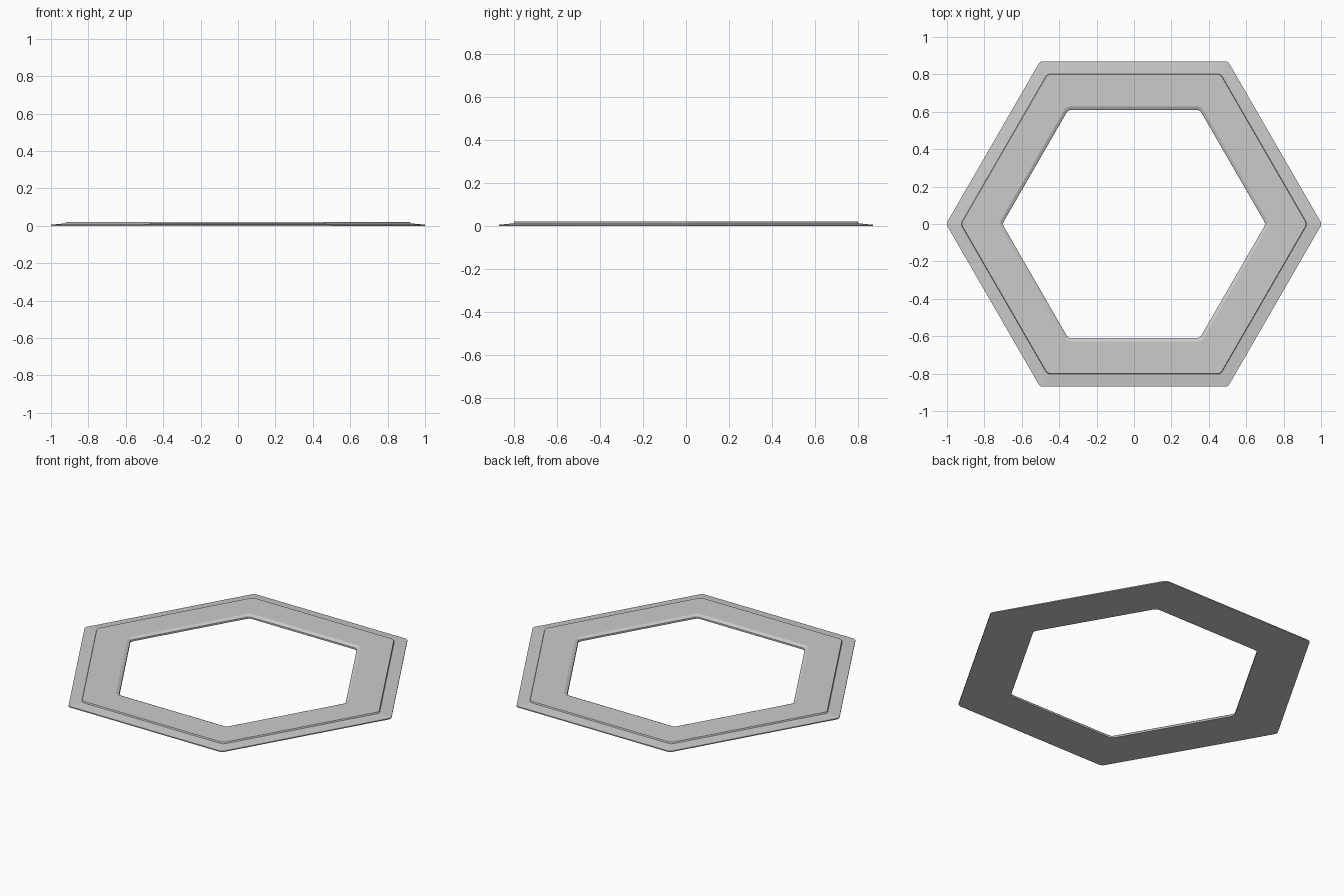
import bpy, bmesh
from math import cos, sin, radians

if "Cube" in bpy.data.objects:
    bpy.data.objects.remove(bpy.data.objects["Cube"])

CORNER_R = 0.03   # corner rounding radius
ARC_STEPS = 4

# cross-section of the frame: (distance from centre to flat side, height)
PROFILE = [(0.61, 0.0), (0.87, 0.0), (0.87, 0.006), (0.803, 0.013),
           (0.80, 0.021), (0.627, 0.021), (0.613, 0.014), (0.61, 0.010)]


def hex_loop(bm, apothem, z):
    """Rounded hexagon ring of vertices with corners on the x axis."""
    d = (apothem - CORNER_R) / cos(radians(30))
    verts = []
    for k in range(6):
        a = radians(60 * k)
        for i in range(ARC_STEPS + 1):
            b = a + radians(-30 + 60 * i / ARC_STEPS)
            verts.append(bm.verts.new((d * cos(a) + CORNER_R * cos(b),
                                       d * sin(a) + CORNER_R * sin(b), z)))
    return verts


# hexagonal frame: sweep the profile round the hexagon
bm = bmesh.new()
loops = [hex_loop(bm, a, z) for a, z in PROFILE]
for j, cur in enumerate(loops):
    nxt = loops[(j + 1) % len(loops)]
    n = len(cur)
    for i in range(n):
        k = (i + 1) % n
        bm.faces.new((cur[i], nxt[i], nxt[k], cur[k]))
bmesh.ops.recalc_face_normals(bm, faces=bm.faces)

mesh = bpy.data.meshes.new("hexagonal_frame")
bm.to_mesh(mesh)
bm.free()
frame = bpy.data.objects.new("hexagonal_frame", mesh)
bpy.context.collection.objects.link(frame)
bpy.context.view_layer.objects.active = frame
frame.select_set(True)
bpy.ops.object.shade_smooth_by_angle(angle=radians(20))
